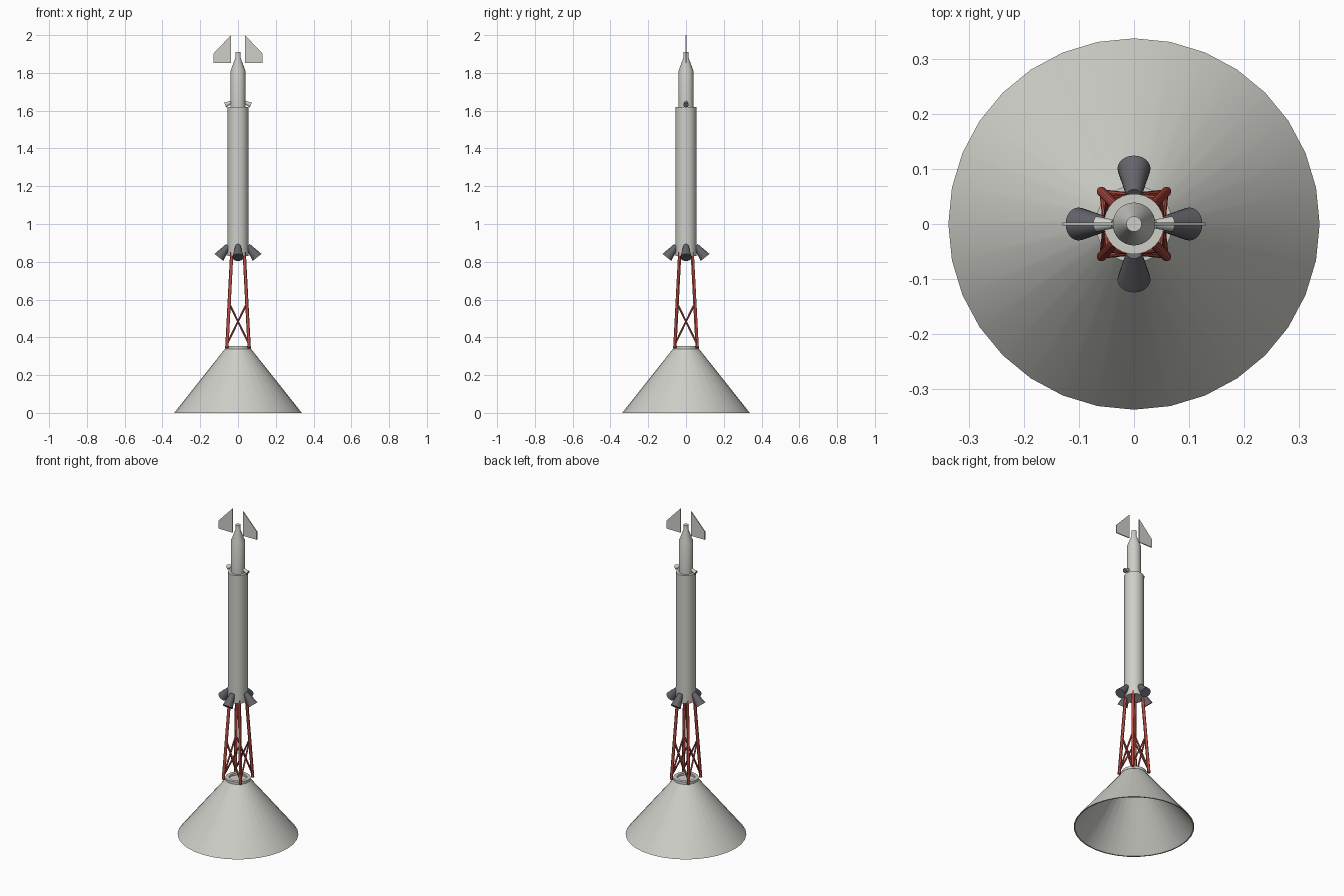
import bpy, bmesh, math
from mathutils import Vector

cube = bpy.data.objects.get("Cube")
if cube:
    bpy.data.objects.remove(cube, do_unlink=True)


def material(name, rgb):
    m = bpy.data.materials.new(name)
    m.use_nodes = True
    m.diffuse_color = (*rgb, 1)
    m.node_tree.nodes["Principled BSDF"].inputs["Base Color"].default_value = (*rgb, 1)
    return m


pale = material("pale grey", (0.62, 0.62, 0.58))
dark = material("dark grey", (0.13, 0.13, 0.15))
red = material("tower red", (0.50, 0.08, 0.06))


def make(name, bm, *mats, smooth=True):
    bmesh.ops.recalc_face_normals(bm, faces=bm.faces)
    me = bpy.data.meshes.new(name)
    bm.to_mesh(me)
    bm.free()
    for m in mats:
        me.materials.append(m)
    ob = bpy.data.objects.new(name, me)
    bpy.context.collection.objects.link(ob)
    if smooth:
        bpy.ops.object.select_all(action='DESELECT')
        ob.select_set(True)
        bpy.context.view_layer.objects.active = ob
        bpy.ops.object.shade_smooth_by_angle(angle=math.radians(30))
    return ob


def lathe(name, profile, mat, segs=32):
    """Spin a (radius, height) profile about the z axis."""
    bm = bmesh.new()
    verts = [bm.verts.new((r, 0, z)) for r, z in profile]
    edges = [bm.edges.new(p) for p in zip(verts, verts[1:])]
    bmesh.ops.spin(bm, geom=verts + edges, cent=(0, 0, 0), axis=(0, 0, 1),
                   angle=math.tau, steps=segs, use_duplicate=False)
    bmesh.ops.remove_doubles(bm, verts=bm.verts, dist=0.0001)
    return make(name, bm, mat)


def tube(name, a, b, r1, r2, *mats, segs=12):
    """Capped rod or frustum from a to b; a second material colours the end at b."""
    a, b = Vector(a), Vector(b)
    d = b - a
    bm = bmesh.new()
    bmesh.ops.create_cone(bm, cap_ends=True, segments=segs,
                          radius1=r1, radius2=r2, depth=d.length)
    if len(mats) > 1:
        for f in bm.faces:
            if f.normal.z > 0.9:
                f.material_index = 1
    rot = d.to_track_quat('Z', 'Y').to_matrix()
    bmesh.ops.rotate(bm, verts=bm.verts, matrix=rot)
    bmesh.ops.translate(bm, verts=bm.verts, vec=(a + b) / 2)
    return make(name, bm, *mats)


# Hollow conical cover with a closed crown
lathe("base_cone", [(0, 0.34), (0.068, 0.34), (0.338, 0), (0.331, 0),
                    (0.064, 0.334), (0, 0.334)], pale)
lathe("crown_ring", [(0.05, 0.338), (0.07, 0.338), (0.07, 0.353),
                     (0.05, 0.353), (0.05, 0.338)], pale)

# Motor body, upper casing and nose
lathe("motor_body", [(0, 0.83), (0.055, 0.83), (0.055, 1.62), (0, 1.62)], pale)
lathe("upper_casing", [(0, 1.61), (0.039, 1.61), (0.039, 1.812), (0.014, 1.88),
                       (0.014, 1.91), (0, 1.91)], pale)

# Lattice tower: four legs with crossed braces on each side
Z0, Z1 = 0.345, 0.85


def leg_point(i, z):
    h = 0.059 + (0.033 - 0.059) * (z - Z0) / (Z1 - Z0)
    a = math.radians(45 + 90 * i)
    return Vector((math.cos(a), math.sin(a), 0)) * h * math.sqrt(2) + Vector((0, 0, z))


for i in range(4):
    tube("tower_leg", leg_point(i, Z0), leg_point(i, Z1), 0.009, 0.009, red)
    for j, k in ((i, i + 1), (i + 1, i)):
        tube("tower_brace", leg_point(j, 0.365), leg_point(k, 0.58),
             0.005, 0.005, red, segs=8)

# Four canted exhaust nozzles around the foot of the body
for i in range(4):
    a = math.radians(90 * i)
    out = Vector((math.cos(a), math.sin(a), 0))
    tube("exhaust_nozzle", out * 0.052 + Vector((0, 0, 0.885)),
         out * 0.101 + Vector((0, 0, 0.823)), 0.014, 0.03, dark, segs=24)

# Mirrored pairs: small side jets and flat fins
for s in (1, -1):
    tube("side_jet", (s * 0.038, 0, 1.644), (s * 0.068, 0, 1.63),
         0.008, 0.014, pale, dark, segs=16)
    bm = bmesh.new()
    outline = [(0.037, 1.852), (0.13, 1.852), (0.13, 1.902), (0.037, 2.0)]
    face = bm.faces.new([bm.verts.new((s * x, -0.003, z)) for x, z in outline])
    ext = bmesh.ops.extrude_face_region(bm, geom=[face])
    bmesh.ops.translate(bm, vec=(0, 0.006, 0),
                        verts=[v for v in ext["geom"] if isinstance(v, bmesh.types.BMVert)])
    make("fin", bm, pale, smooth=False)
